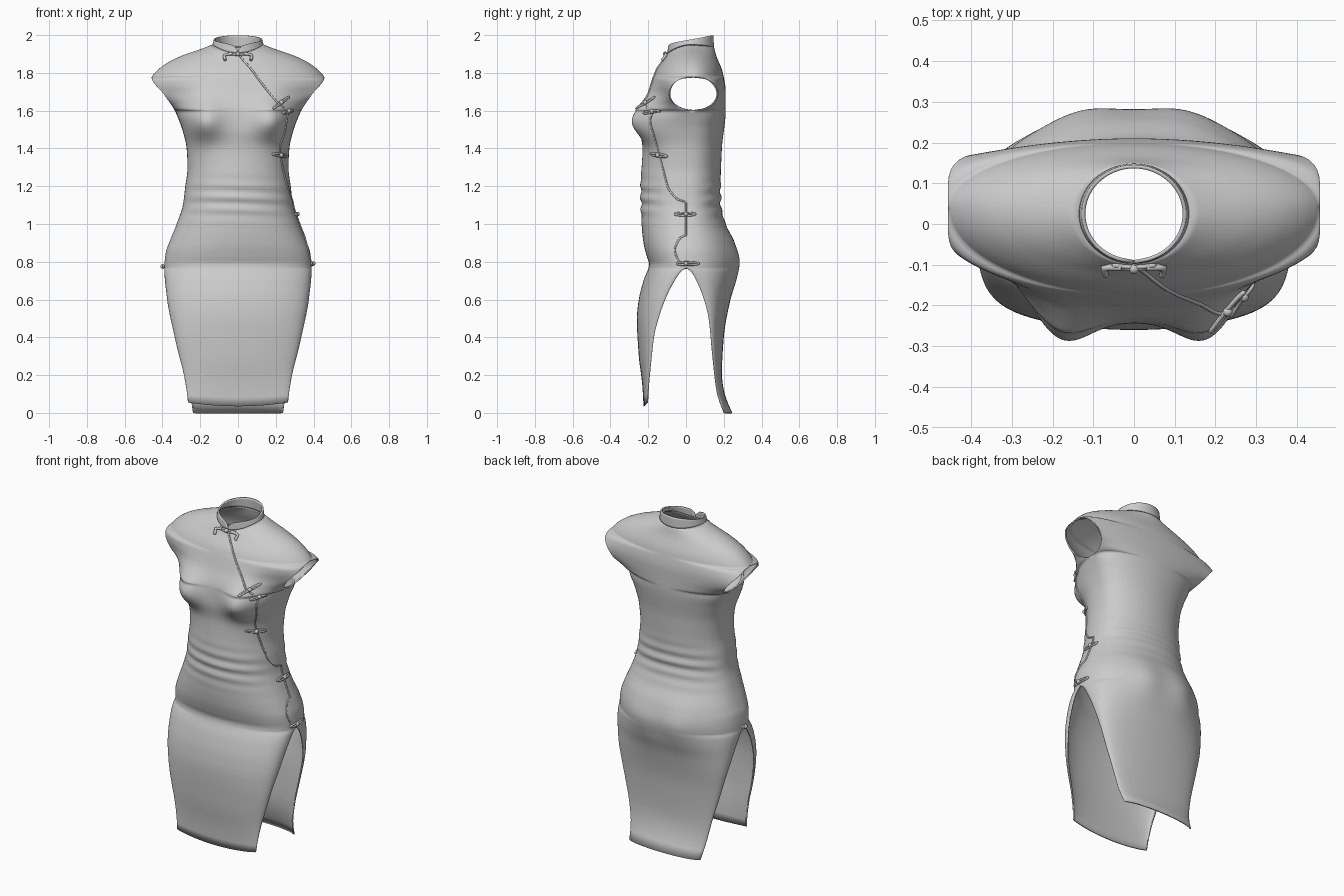
import bpy, bmesh
from math import sin, cos, pi, sqrt, exp, asin
from mathutils import Vector

if "Cube" in bpy.data.objects:
    bpy.data.objects.remove(bpy.data.objects["Cube"])


def curve(*pts):
    """Monotone smooth interpolation through (height, value) pairs."""
    xs, ys = zip(*pts)
    d = [(ys[i+1]-ys[i])/(xs[i+1]-xs[i]) for i in range(len(xs)-1)]
    m = [d[0]] + [2*a*b/(a+b) if a*b > 0 else 0 for a, b in zip(d, d[1:])] + [d[-1]]

    def f(x):
        x = min(max(x, xs[0]), xs[-1])
        i = 0
        while i < len(d)-1 and x > xs[i+1]:
            i += 1
        h = xs[i+1]-xs[i]
        t = (x-xs[i])/h
        return (ys[i]*(1+2*t)*(1-t)**2 + h*m[i]*t*(1-t)**2
                + ys[i+1]*t*t*(3-2*t) + h*m[i+1]*t*t*(t-1))
    return f


# Profiles over height: half width, centre front, centre back, side edges, roundness
width = curve((0, .265), (.06, .27), (.2, .29), (.4, .335), (.6, .375), (.77, .39), (.85, .382),
              (.9, .365), (1, .325), (1.1, .292), (1.2, .279), (1.3, .267), (1.4, .272), (1.5, .295),
              (1.55, .313), (1.6, .335), (1.69, .395), (1.775, .457), (1.8, .44), (1.85, .38),
              (1.89, .3), (1.925, .2), (1.95, .135))
front_y = curve((0, -.225), (.1, -.23), (.3, -.25), (.5, -.26), (.6, -.25), (.7, -.225), (.79, -.195),
                (.82, -.205), (.9, -.225), (1, -.235), (1.2, -.24), (1.4, -.23), (1.5, -.24),
                (1.6, -.235), (1.7, -.2), (1.8, -.165), (1.9, -.115), (1.95, -.098))
back_y = curve((0, .245), (.1, .205), (.2, .19), (.4, .2), (.6, .235), (.7, .262), (.8, .275), (.9, .255),
               (1, .21), (1.1, .185), (1.2, .183), (1.4, .19), (1.6, .21), (1.7, .21), (1.8, .195),
               (1.9, .16), (1.95, .148))
front_edge = curve((0, -.205), (.2, -.19), (.4, -.17), (.5, -.145), (.6, -.11), (.7, -.06), (.75, -.025),
                   (.77, 0), (1.2, 0), (1.5, .02), (1.6, .04), (1.8, .04), (1.95, .025))
back_edge = curve((0, .2), (.1, .165), (.3, .14), (.5, .12), (.6, .095), (.7, .055), (.75, .025),
                  (.77, 0), (1.2, 0), (1.5, .02), (1.6, .04), (1.8, .04), (1.95, .025))
power = curve((0, 1), (.77, .85), (1.2, .85), (1.4, .8), (1.55, .75), (1.6, .9), (1.64, 1.6),
              (1.69, 2.2), (1.74, 1.6), (1.78, 1), (1.95, 1))
dip = curve((0, .02), (.2, 0), (1.8, 0), (1.9, .025), (1.95, .045))


def surface(h, s, back=None):
    """Dress point at height h, angle s (0 = centre front, pi = centre back)."""
    if back is None:
        back = cos(s) < 0
    c = abs(cos(s))
    x = width(h)*sin(s)
    arm = .13*sqrt(max(0, 1-((h-1.69)/.09)**2))
    if back:
        e, m = back_edge(h)+arm, back_y(h)
        x *= 1 - .1*max(0, 1-h/.77)**2
    else:
        e, m = front_edge(h)-arm, front_y(h)
    y = e + (m-e)*c**power(h)
    # waist folds, bust and seat
    y += .006*sin(95*h + (14*x*x if back else 6*x*x) + x*3)*exp(-((h-1.13)/.09)**2)*c*(1 if back else -1)
    for px in (-1, 1):
        if back:
            y += .018*exp(-((x-px*.13)/.1)**2 - ((h-.8)/.12)**2)*c
        else:
            sz = .085 if h > 1.54 else .065
            y -= .092*exp(-((x-px*.19)/.07)**2/2 - ((h-1.54)/sz)**2/2)*sqrt(c)
    z = h - dip(h)*c*c*((.3 if h > 1 else 0) if back else 1)
    if not back:
        z += .055*max(0, 1-h/.3)
    return Vector((x, y, z))


def make_mesh(name, bm, thickness):
    me = bpy.data.meshes.new(name)
    bm.to_mesh(me)
    bm.free()
    ob = bpy.data.objects.new(name, me)
    bpy.context.collection.objects.link(ob)
    for p in me.polygons:
        p.use_smooth = True
    if thickness:
        mod = ob.modifiers.new("cloth", 'SOLIDIFY')
        mod.thickness, mod.offset = thickness, -1
    return ob


def add_grid(bm, rows, flip=False):
    v = [[bm.verts.new(p) for p in r] for r in rows]
    for a, b in zip(v, v[1:]):
        for j in range(len(a)-1):
            q = (a[j], a[j+1], b[j+1], b[j])
            bm.faces.new(q[::-1] if flip else q)


# Dress body: front and back panels, open at skirt slits and sleeves, joined elsewhere
heights = ([.77*(1-(1-i/30)**2) for i in range(31)]
           + [.77+.83*i/66 for i in range(1, 67)]
           + [1.69-.09*cos(pi*i/20) for i in range(1, 21)]
           + [1.78+.17*i/18 for i in range(1, 19)])
N = 64
bm = bmesh.new()
for back in (False, True):
    add_grid(bm, [[surface(h, -pi/2+pi*j/N, back) for j in range(N+1)] for h in heights], back)
bmesh.ops.remove_doubles(bm, verts=bm.verts, dist=.0004)
make_mesh("dress_body", bm, .008)

# Stand collar with a split at the front
bm = bmesh.new()
rows = []
for k in range(7):
    t = k/6
    row = []
    for j in range(81):
        u = -1+2*j/80
        base = surface(1.95, pi+pi*u)
        a = pi + u*(pi-.03-.2*t**2)
        r = .128
        y = .025-r*.94*cos(a)
        top = Vector((r*sin(a), y, 1.977+.022*(y-.025)/.12 - .012*max(0, cos(a))**12))
        row.append(base.lerp(top, t))
    rows.append(row)
add_grid(bm, rows)
make_mesh("collar", bm, .009)


def cord(name, pts, radius, closed=False):
    cu = bpy.data.curves.new(name, 'CURVE')
    cu.dimensions = '3D'
    cu.bevel_depth, cu.bevel_resolution = radius, 2
    cu.use_fill_caps = True
    sp = cu.splines.new('POLY')
    sp.points.add(len(pts)-1)
    for p, q in zip(sp.points, pts):
        p.co = (*q, 1)
    sp.use_cyclic_u = closed
    ob = bpy.data.objects.new(name, cu)
    bpy.context.collection.objects.link(ob)


def angle(h, x):
    return asin(max(-1, min(1, x/width(h))))


def outward(h, s, d):
    p = surface(h, s)
    n = (surface(h, s+.02)-surface(h, s-.02)).cross(surface(h+.005, s)-surface(h-.005, s))
    return p + n.normalized()*d


# Diagonal closure piping running from the neck to the slit
seam_x = curve((.78, .39), (.92, .355), (1.05, .313), (1.2, .262), (1.33, .23), (1.4, .222),
               (1.5, .25), (1.585, .262))
path = [(1.95-.31*t, .21*t**1.25) for t in [i/24 for i in range(25)]]
path += [(1.62, .238), (1.6, .256)]
path += [(1.585-.805*i/60, seam_x(1.585-.805*i/60)) for i in range(61)]
cord("closure_piping", [outward(h, angle(h, x), .001) for h, x in path], .005)


# Knotted toggles: a flat loop laid on the cloth with a bead in the middle
def toggle(name, h, x, half, tilt=0):
    s0 = angle(h, x)
    k = half/max(.05, (surface(h, s0+.05)-surface(h, s0-.05)).length/.1)
    pts = []
    for i in range(32):
        a = 2*pi*i/32
        pts.append(outward(h+.007*sin(a)+tilt*cos(a), s0+k*cos(a), .006))
    cord(name+"_loop", pts, .0055, True)
    bm = bmesh.new()
    bmesh.ops.create_uvsphere(bm, u_segments=12, v_segments=8, radius=.012)
    ob = make_mesh(name+"_bead", bm, 0)
    ob.location = outward(h, s0, .009)


toggle("bust_toggle_upper", 1.64, .225, .035, .03)
toggle("bust_toggle_lower", 1.595, .262, .045, .008)
toggle("rib_toggle", 1.365, .222, .055, -.006)
toggle("hip_toggle", 1.05, .313, .065)
toggle("slit_toggle_right", .79, .39, .07)
toggle("slit_toggle_left", .775, -.39, .02)

# Neck toggle with a drooping tail on each side
toggle("neck_toggle", 1.935, 0, .05)
for side in (-1, 1):
    tail = [(1.935, .03), (1.925, .06), (1.915, .073), (1.895, .07), (1.88, .068)]
    cord("neck_toggle_tail", [outward(h, angle(h, side*x), .008) for h, x in tail], .008)
